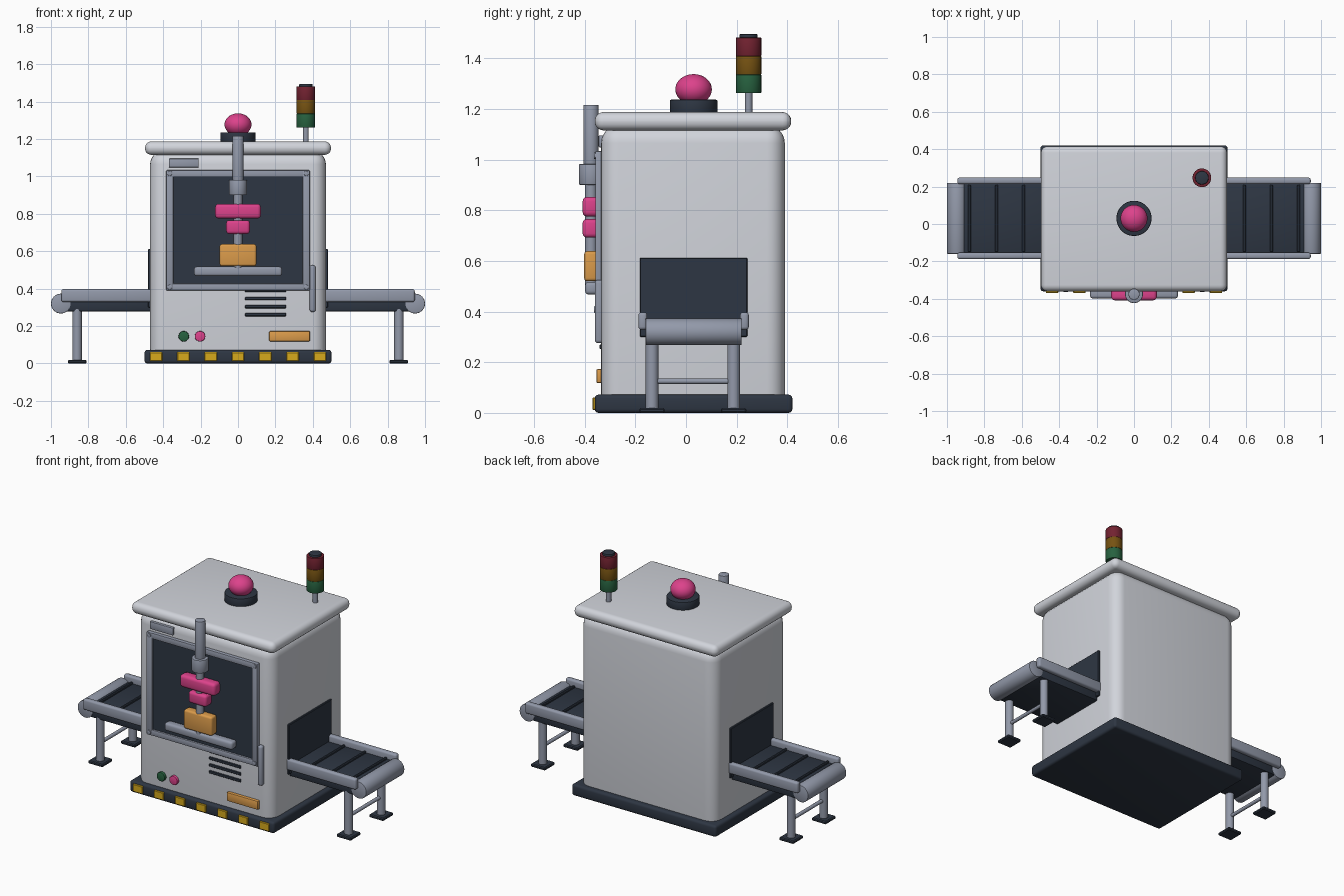
import bpy, math
from mathutils import Vector

if "Cube" in bpy.data.objects:
    bpy.data.objects.remove(bpy.data.objects["Cube"])


def material(name, r, g, b):
    m = bpy.data.materials.new(name)
    m.use_nodes = True
    m.diffuse_color = (r, g, b, 1)
    m.node_tree.nodes["Principled BSDF"].inputs["Base Color"].default_value = (r, g, b, 1)
    return m


SHELL = material("pale shell", 0.64, 0.66, 0.71)
STEEL = material("blue grey steel", 0.29, 0.32, 0.40)
DARK = material("dark slate", 0.027, 0.037, 0.056)
PINK = material("pink", 0.72, 0.055, 0.26)
ORANGE = material("orange", 0.71, 0.33, 0.07)
YELLOW = material("hazard yellow", 0.68, 0.40, 0.012)
GREEN = material("green", 0.02, 0.12, 0.05)
RED = material("deep red", 0.17, 0.016, 0.03)
AMBER = material("deep amber", 0.18, 0.085, 0.006)


def finish(name, mat, bevel=0, segments=3):
    ob = bpy.context.object
    ob.name = name
    ob.data.materials.append(mat)
    bpy.ops.object.transform_apply(location=False, rotation=False, scale=True)
    if bevel:
        mod = ob.modifiers.new("Bevel", "BEVEL")
        mod.width = bevel
        mod.segments = segments
        mod.limit_method = "ANGLE"
        bpy.ops.object.modifier_apply(modifier=mod.name)
    bpy.ops.object.shade_smooth_by_angle(angle=math.radians(35))
    return ob


def box(name, mat, x, y, z, bevel=0, segments=3):
    """Box spanning the (low, high) ranges on each axis."""
    spans = (x, y, z)
    bpy.ops.mesh.primitive_cube_add(size=1, location=[(a + b) / 2 for a, b in spans])
    bpy.context.object.scale = [b - a for a, b in spans]
    return finish(name, mat, bevel, segments)


def rod(name, mat, start, end, radius, bevel=0, sides=32):
    """Cylinder running from start to end."""
    a, b = Vector(start), Vector(end)
    bpy.ops.mesh.primitive_cylinder_add(vertices=sides, radius=radius, depth=(b - a).length,
                                        location=(a + b) / 2)
    bpy.context.object.rotation_euler = (b - a).to_track_quat("Z", "Y").to_euler()
    return finish(name, mat, bevel, 2)


CY = 0.03        # centre line of the cabinet and conveyors
FRONT = -0.335   # front face of the cabinet

# Cabinet
box("base_plinth", DARK, (-0.5, 0.5), (-0.36, 0.42), (0, 0.072), 0.015)
box("cabinet", SHELL, (-0.47, 0.47), (FRONT, 0.39), (0.005, 1.135), 0.07, 6)
box("roof", SHELL, (-0.497, 0.497), (-0.36, 0.415), (1.115, 1.187), 0.034, 5)
for i in range(7):
    c = (i - 3) * 0.146
    box("hazard_block", YELLOW, (c - 0.033, c + 0.033), (-0.369, -0.355), (0.012, 0.06), 0.003, 1)

# Window and frame
box("window", DARK, (-0.35, 0.35), (-0.346, -0.325), (0.425, 1.0))
for s in (-1, 1):
    box("frame_side", STEEL, sorted((s * 0.346, s * 0.384)), (-0.358, -0.325), (0.39, 1.033), 0.005, 2)
    for z in (0.408, 1.015):
        rod("frame_bolt", STEEL, (s * 0.365, -0.363, z), (s * 0.365, -0.35, z), 0.013, 0.003, 16)
for z in (0.39, 0.996):
    box("frame_rail", STEEL, (-0.375, 0.375), (-0.357, -0.325), (z, z + 0.037), 0.005, 2)

# Front panel details
box("label_plate", STEEL, (-0.37, -0.21), (-0.345, -0.325), (1.048, 1.095), 0.004, 2)
for i in range(4):
    z = 0.39 - i * 0.043
    box("vent_slot", DARK, (0.038, 0.257), (-0.342, -0.325), (z - 0.009, z + 0.009), 0.003, 1)
box("door_handle", STEEL, (0.383, 0.415), (-0.36, -0.325), (0.275, 0.525), 0.013)
for name, mat, x in (("green_button", GREEN, -0.29), ("pink_button", PINK, -0.203)):
    rod(name, mat, (x, -0.352, 0.145), (x, -0.325, 0.145), 0.028, 0.004)
box("drawer_front", ORANGE, (0.167, 0.385), (-0.354, -0.325), (0.118, 0.173), 0.006, 2)

# Press assembly in front of the window
PY = -0.375
rod("press_cylinder", STEEL, (0, PY, 0.90), (0, PY, 1.216), 0.03, 0.004)
rod("press_collar", STEEL, (0, PY, 0.90), (0, PY, 0.982), 0.048, 0.005)
rod("press_shaft", STEEL, (0, PY, 0.5), (0, PY, 0.91), 0.023)
box("upper_clamp", PINK, (-0.122, 0.122), (-0.408, -0.342), (0.775, 0.853), 0.018)
box("lower_clamp", PINK, (-0.063, 0.063), (-0.408, -0.342), (0.692, 0.765), 0.016)
box("press_head", ORANGE, (-0.098, 0.098), (-0.402, -0.346), (0.52, 0.638), 0.012)
box("press_bar", STEEL, (-0.235, 0.235), (-0.398, -0.345), (0.467, 0.517), 0.014)

# Conveyor on each side
for s in (-1, 1):
    def span(a, b):
        return sorted((s * a, s * b))

    box("tunnel_mouth", DARK, span(0.44, 0.481), (CY - 0.212, CY + 0.212), (0.3, 0.612), 0.003, 1)
    box("belt", DARK, span(0.46, 0.93), (CY - 0.188, CY + 0.188), (0.278, 0.358), 0.01, 2)
    for x in (0.59, 0.735, 0.88):
        box("belt_cleat", DARK, span(x - 0.008, x + 0.008), (CY - 0.18, CY + 0.18), (0.35, 0.37), 0.004, 1)
    rod("end_roller", STEEL, (s * 0.947, CY - 0.19, 0.32), (s * 0.947, CY + 0.19, 0.32), 0.053, 0.004)
    for t in (-1, 1):
        y = sorted((CY + t * 0.183, CY + t * 0.218))
        box("side_rail", STEEL, span(0.46, 0.945), y, (0.328, 0.397), 0.012)
        ly = CY - 0.003 + t * 0.161
        rod("leg", STEEL, (s * 0.86, ly, 0.01), (s * 0.86, ly, 0.29), 0.025, 0, 24)
        box("foot", DARK, span(0.81, 0.91), (ly - 0.05, ly + 0.05), (0, 0.019), 0.005, 1)
    rod("leg_brace", STEEL, (s * 0.86, CY - 0.16, 0.125), (s * 0.86, CY + 0.16, 0.125), 0.011, 0, 16)

# Beacon dome on the roof
rod("beacon_base", DARK, (0, CY, 1.18), (0, CY, 1.236), 0.094, 0.005, 48)
bpy.ops.mesh.primitive_uv_sphere_add(segments=40, ring_count=20, radius=1, location=(0, CY, 1.277))
bpy.context.object.scale = (0.072, 0.072, 0.06)
finish("beacon_dome", PINK)

# Signal tower
TX, TY = 0.363, 0.247
rod("tower_pole", STEEL, (TX, TY, 1.18), (TX, TY, 1.27), 0.015, 0, 20)
for i, (name, mat) in enumerate((("green_lamp", GREEN), ("amber_lamp", AMBER), ("red_lamp", RED))):
    z = 1.262 + i * 0.073
    rod(name, mat, (TX, TY, z), (TX, TY, z + 0.073), 0.05, 0.002)
rod("tower_cap", DARK, (TX, TY, 1.475), (TX, TY, 1.495), 0.036, 0.004)
